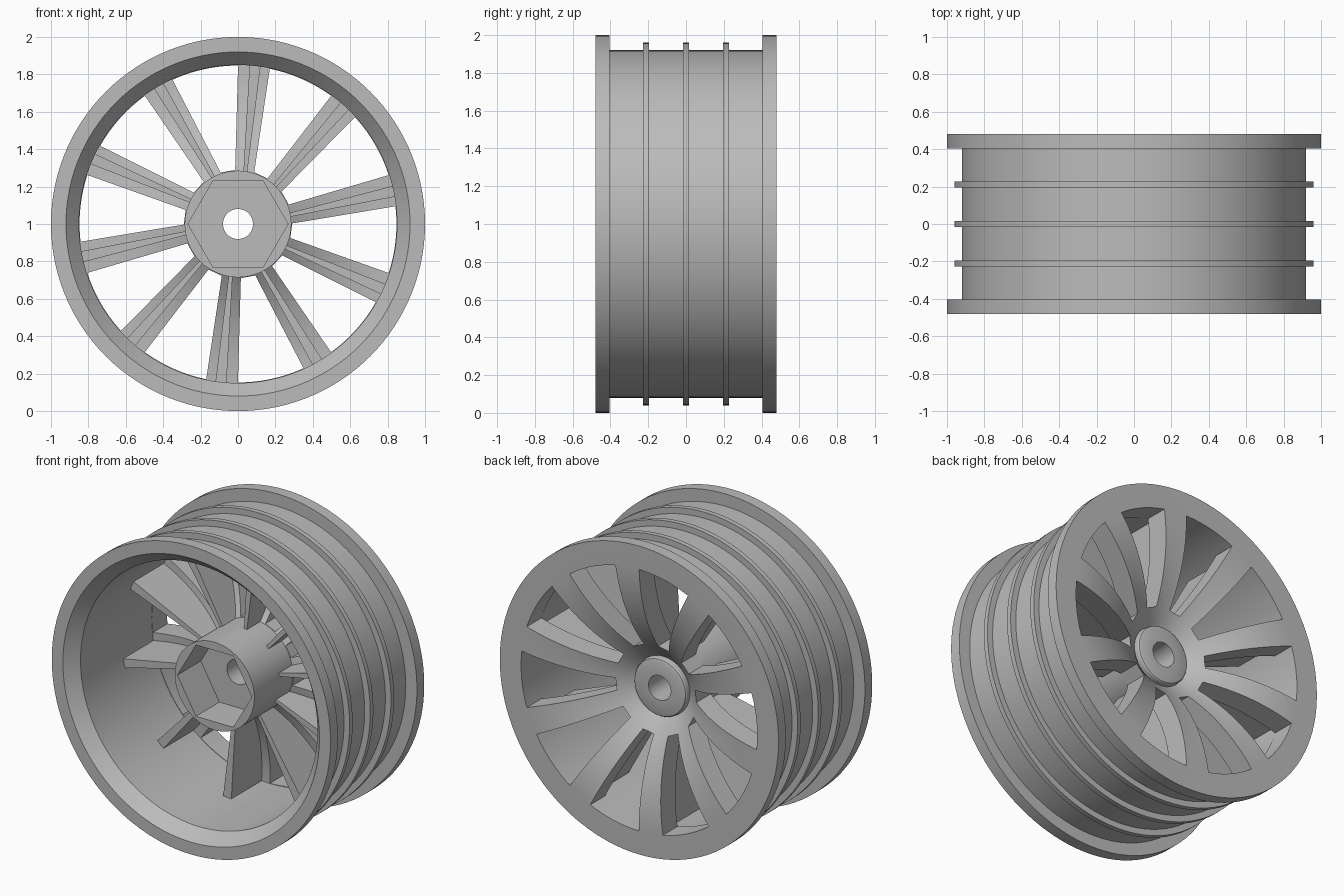
import bpy, bmesh, math
from mathutils import Vector

if "Cube" in bpy.data.objects:
    bpy.data.objects.remove(bpy.data.objects["Cube"], do_unlink=True)

SPOKES = 10
FIRST = math.radians(12)
STEP = math.tau / SPOKES
SHELL = 0.15      # thickness of the dished face
HUB_R, BARREL_R = 0.285, 0.85

grey = bpy.data.materials.new("plain grey")
grey.use_nodes = True
colour = (0.5, 0.5, 0.5, 1)
grey.diffuse_color = colour
grey.node_tree.nodes["Principled BSDF"].inputs["Base Color"].default_value = colour


def make(name, bm):
    bmesh.ops.recalc_face_normals(bm, faces=bm.faces[:])
    mesh = bpy.data.meshes.new(name)
    bm.to_mesh(mesh)
    bm.free()
    mesh.materials.append(grey)
    ob = bpy.data.objects.new(name, mesh)
    bpy.context.collection.objects.link(ob)
    return ob


def select(ob):
    bpy.ops.object.select_all(action='DESELECT')
    ob.select_set(True)
    bpy.context.view_layer.objects.active = ob


def dome(r):
    """Depth of the dished face at radius r."""
    return 0.48 - (1 - math.sqrt(1 - (BARREL_R - min(r, BARREL_R)) ** 2))


def spoke_point(angle, r, side, y):
    """Point at radius r, moved sideways (clockwise from the front)."""
    along = math.sqrt(r * r - side * side)
    c, s = math.cos(angle), math.sin(angle)
    return Vector((along * c + side * s, y, 1 + along * s - side * c))


def prism(bm, outline, y0, y1):
    front = [bm.verts.new((x, y0, z)) for x, z in outline]
    back = [bm.verts.new((x, y1, z)) for x, z in outline]
    bm.faces.new(front)
    bm.faces.new(back[::-1])
    for i in range(len(front)):
        j = (i + 1) % len(front)
        bm.faces.new((front[i], back[i], back[j], front[j]))


def lathe(profile, segments):
    bm = bmesh.new()
    rings = []
    for i in range(segments):
        a = math.tau * i / segments
        rings.append([bm.verts.new((r * math.cos(a), y, 1 + r * math.sin(a)))
                      for r, y in profile])
    for i in range(segments):
        p, q = rings[i], rings[(i + 1) % segments]
        for j in range(len(profile)):
            k = (j + 1) % len(profile)
            bm.faces.new((p[j], p[k], q[k], q[j]))
    return bm


# Cross-section: hub, underside of the face, barrel, lips, ribs, outer face, boss
steps = [HUB_R + (BARREL_R - HUB_R) * i / 14 for i in range(15)]
profile = [(0.08, -0.24), (HUB_R, -0.24)]
profile += [(r, dome(r) - SHELL) for r in steps]
profile += [(BARREL_R, -0.4), (0.92, -0.48), (1, -0.48), (1, -0.405), (0.92, -0.405)]
for y in (-0.212, 0, 0.212):
    profile += [(0.92, y - 0.016), (0.96, y - 0.016), (0.96, y + 0.016), (0.92, y + 0.016)]
profile += [(0.92, 0.405), (1, 0.405), (1, 0.48)]
profile += [(r, dome(r)) for r in reversed(steps)]
profile += [(r, dome(r)) for r in (0.25, 0.22, 0.19)]
profile += [(0.187, 0.258), (0.182, 0.266), (0.172, 0.27), (0.08, 0.27)]
wheel = make("wheel_rim", lathe(profile, 120))

# Cutters: openings between spokes and the hexagonal hub socket
bm = bmesh.new()
for n in range(SPOKES):
    a = FIRST + n * STEP
    ring = []
    for r, count in ((0.29, 1), (0.847, 12)):
        left = -(0.045 + 0.077 * (r - HUB_R))
        right = 0.057 + 0.045 * (r - HUB_R)
        start = a - math.asin(left / r)
        end = a + STEP - math.asin(right / r)
        arc = [start + (end - start) * i / count for i in range(count + 1)]
        points = [(r * math.cos(t), 1 + r * math.sin(t)) for t in arc]
        ring += points if count > 1 else points[::-1]
    prism(bm, ring, 0, 0.7)
hexagon = [(0.267 * math.cos(i * math.pi / 3), 1 + 0.267 * math.sin(i * math.pi / 3))
           for i in range(6)]
prism(bm, hexagon, -0.4, 0)
cutter = make("opening_cutter", bm)
cutter.hide_render = True
cut = wheel.modifiers.new("openings", 'BOOLEAN')
cut.operation = 'DIFFERENCE'
cut.solver = 'EXACT'
cut.object = cutter
select(wheel)
bpy.ops.object.modifier_apply(modifier=cut.name)
bpy.data.objects.remove(cutter, do_unlink=True)
bpy.ops.object.shade_smooth_by_angle(angle=math.radians(25))

# Stiffening web behind each spoke, widening towards the barrel
bm = bmesh.new()
for n in range(SPOKES):
    a = FIRST + n * STEP
    sections = []
    for i in range(13):
        f = i / 12
        r = 0.275 + 0.59 * f
        low, high = -0.028 * f, 0.02 + 0.012 * f
        back = dome(r) - 0.05
        sections.append([bm.verts.new(spoke_point(a, r, s, y)) for s, y in
                         ((low, 0.02), (high, 0.02), (high, back), (low, back))])
    bm.faces.new(sections[0])
    bm.faces.new(sections[-1][::-1])
    for p, q in zip(sections, sections[1:]):
        for j in range(4):
            k = (j + 1) % 4
            bm.faces.new((p[j], q[j], q[k], p[k]))
make("spoke_webs", bm)
